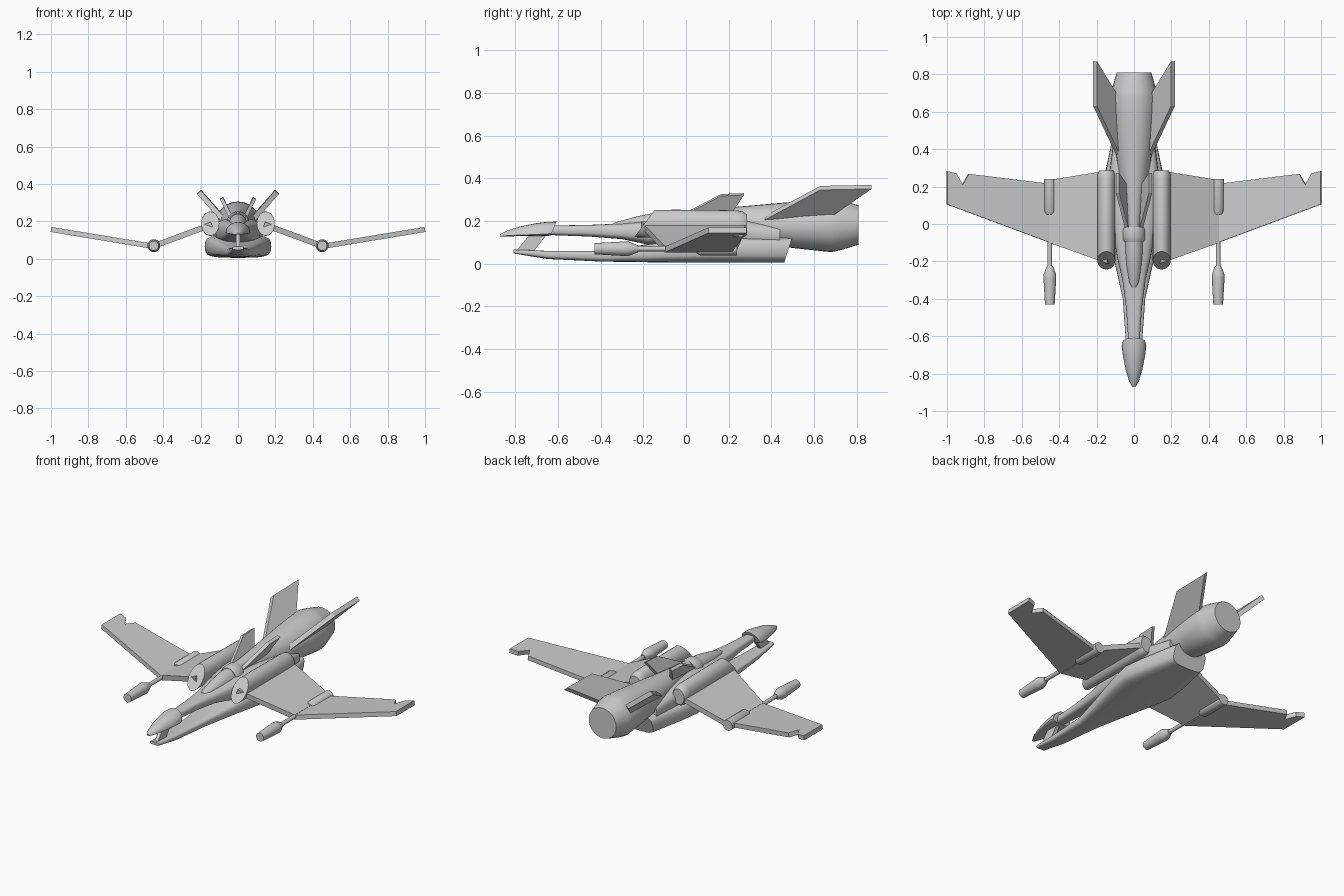
import bpy, bmesh, math
from mathutils import Vector


def finish(name, bm, mirror=False, smooth=True):
    bmesh.ops.recalc_face_normals(bm, faces=bm.faces[:])
    me = bpy.data.meshes.new(name)
    bm.to_mesh(me)
    bm.free()
    ob = bpy.data.objects.new(name, me)
    bpy.context.collection.objects.link(ob)
    if mirror:
        ob.modifiers.new("mirror", 'MIRROR')
    if smooth:
        bpy.ops.object.select_all(action='DESELECT')
        ob.select_set(True)
        bpy.context.view_layer.objects.active = ob
        bpy.ops.object.shade_smooth_by_angle(angle=math.radians(32))
    return ob


def loft(name, sections, cx=0, n=24, power=1.0, shear=(0, 0), mirror=False):
    """Sections: y, half width, bottom z, widest z, top z. Shear slants the end caps."""
    bm = bmesh.new()
    rings = []
    for i, (y, hw, z0, zm, z1) in enumerate(sections):
        sh = shear[0] if i == 0 else shear[1] if i == len(sections) - 1 else 0
        ring = []
        for k in range(n):
            a = 2 * math.pi * k / n
            c, s = math.cos(a), math.sin(a)
            c = math.copysign(abs(c) ** power, c)
            s = math.copysign(abs(s) ** power, s)
            dz = s * ((z1 - zm) if s > 0 else (zm - z0))
            ring.append(bm.verts.new((cx + hw * c, y + sh * dz, zm + dz)))
        rings.append(ring)
    for a, b in zip(rings, rings[1:]):
        for k in range(n):
            bm.faces.new((a[k], a[(k + 1) % n], b[(k + 1) % n], b[k]))
    bm.faces.new(rings[0])
    bm.faces.new(rings[-1])
    return finish(name, bm, mirror)


def plate(name, pts, thick, mirror=True):
    """Flat panel outline thickened evenly about its plane."""
    p = [Vector(q) for q in pts]
    nrm = (p[1] - p[0]).cross(p[-1] - p[0]).normalized() * thick / 2
    bm = bmesh.new()
    a = [bm.verts.new(q - nrm) for q in p]
    b = [bm.verts.new(q + nrm) for q in p]
    bm.faces.new(a)
    bm.faces.new(b)
    for i in range(len(p)):
        j = (i + 1) % len(p)
        bm.faces.new((a[i], a[j], b[j], b[i]))
    return finish(name, bm, mirror, smooth=False)


def tube(name, x, z, prof, mirror=True, n=20):
    return loft(name, [(y, r, z - r, z, z + r) for y, r in prof], x, n, mirror=mirror)


# Lower hull with slanted tail
loft("lower_hull", [
    (-0.81, .03, .048, .056, .066), (-0.65, .042, .022, .045, .06),
    (-0.40, .06, .01, .04, .06), (-0.22, .10, .007, .05, .085),
    (0.0, .155, .005, .06, .12), (0.12, .178, .005, .065, .128),
    (0.25, .16, .005, .065, .128), (0.48, .11, .005, .065, .127)],
    power=.55, shear=(0, .33))

# Upper hull and neck
loft("upper_hull", [
    (-0.66, .028, .135, .155, .178), (-0.45, .042, .127, .155, .182),
    (-0.30, .062, .115, .15, .188), (-0.18, .09, .09, .15, .20),
    (0.0, .12, .08, .15, .215), (0.25, .135, .08, .15, .21),
    (0.44, .11, .08, .13, .18)], power=.65)

# Nose cone, flat underneath, and its support strut
loft("nose_cone", [
    (-0.872, .008, .127, .128, .138), (-0.84, .026, .128, .131, .154),
    (-0.78, .044, .129, .134, .174), (-0.70, .06, .13, .137, .19),
    (-0.65, .066, .13, .14, .196), (-0.63, .06, .132, .142, .197)], shear=(0, .4))
plate("nose_strut", [(0, -.73, .14), (0, -.65, .14), (0, -.72, .05), (0, -.80, .055)], .022, False)

# Canopy, collar behind it
loft("canopy", [
    (-0.34, .012, .17, .178, .19), (-0.31, .028, .165, .178, .2),
    (-0.22, .042, .16, .18, .224), (-0.14, .05, .16, .18, .24),
    (-0.06, .052, .16, .18, .244)])
loft("canopy_collar", [
    (-0.095, .055, .15, .185, .245), (-0.08, .063, .15, .185, .252),
    (-0.03, .063, .15, .185, .254), (-0.015, .055, .15, .185, .25)])

# Spine swelling into the rear engine
loft("rear_engine", [
    (-0.03, .035, .15, .2, .25), (0.1, .052, .14, .19, .257),
    (0.22, .072, .12, .185, .265), (0.4, .1, .085, .18, .281),
    (0.55, .117, .068, .18, .294), (0.68, .125, .054, .18, .306),
    (0.72, .118, .062, .18, .299), (0.81, .093, .089, .181, .274)], n=28)

# Side intakes with slanted mouths
loft("side_intake", [
    (-0.195, .048, .124, .188, .252), (-0.05, .048, .122, .188, .253),
    (0.24, .048, .122, .186, .25), (0.27, .046, .125, .184, .243),
    (0.285, .038, .135, .182, .23)], cx=.148, shear=(.75, 0), mirror=True)

# Cranked wings with a notch near the tip
zi = lambda x: .172 - (x - .17) * .37
zo = lambda x: .066 + (x - .45) * .165
plate("inner_wing", [(x, y, zi(x)) for x, y in
      [(.14, -.21), (.45, -.10), (.45, .235), (.14, .285)]], .03)
plate("outer_wing", [(x, y, zo(x)) for x, y in
      [(.45, -.10), (1, .105), (1, .283), (.95, .27), (.917, .21),
       (.885, .268), (.45, .215)]], .027)

# Wing cannons
tube("cannon_housing", .45, .07, [(.05, .022), (.068, .032), (.24, .032)])
tube("cannon_barrel", .45, .07, [(-.23, .012), (.06, .012)], n=12)
tube("cannon_muzzle", .45, .07, [(-.43, .026), (-.29, .034), (-.27, .034), (-.225, .016)])

# Tail fins and small dorsal fins
plate("tail_fin", [(.085, .37, .215), (.208, .63, .355), (.208, .87, .36), (.098, .69, .235)], .028)
plate("dorsal_fin", [(.035, -.04, .215), (.088, .165, .322), (.088, .272, .326), (.045, .21, .235)], .02)
